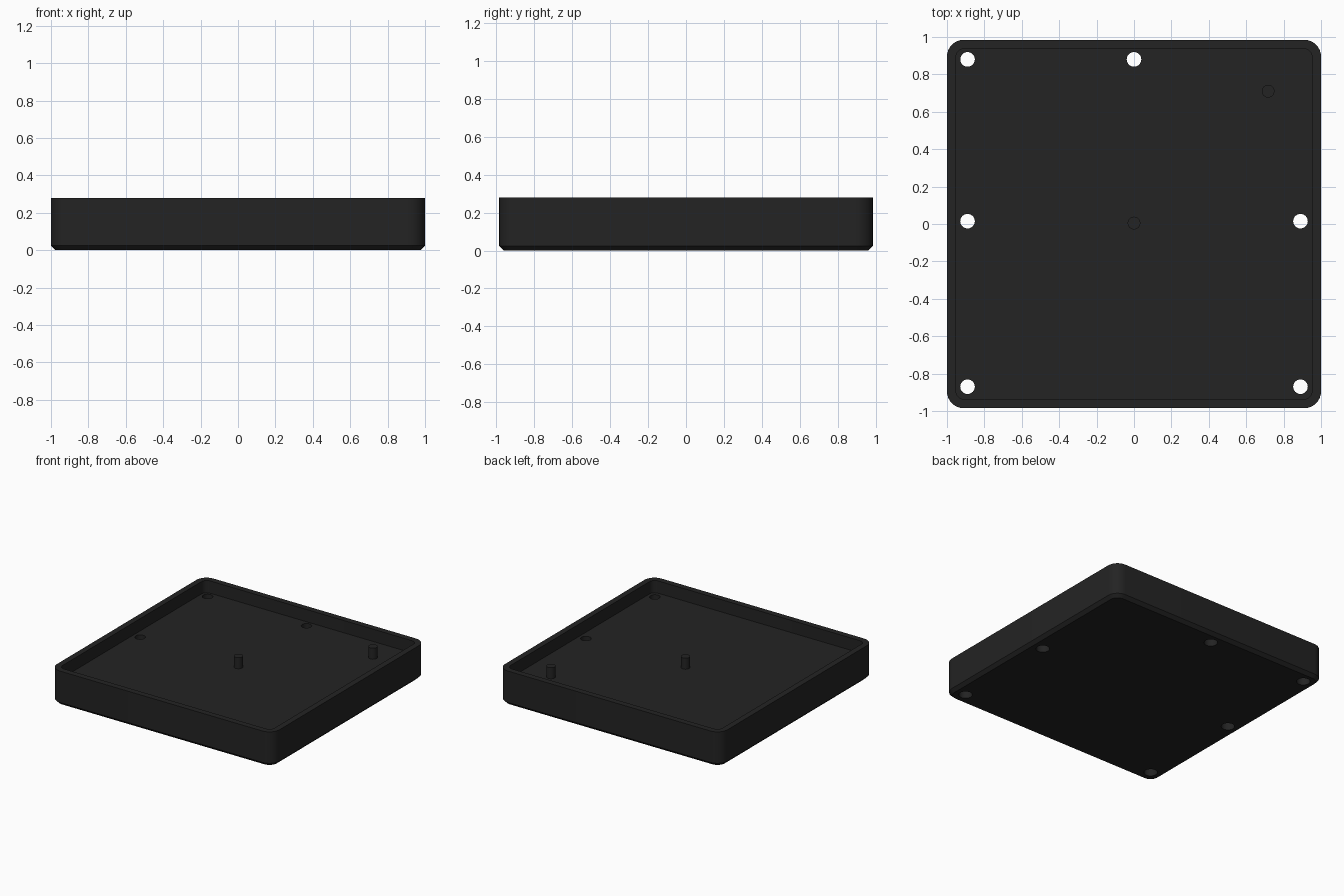
import bpy, bmesh, math

if "Cube" in bpy.data.objects:
    bpy.data.objects.remove(bpy.data.objects["Cube"])

HX, HY = 1.0, 0.985          # half sizes of the tray
TOP, FLOOR = 0.28, 0.18      # rim height and inner floor height

black = bpy.data.materials.new("matte_black")
black.diffuse_color = (0.017, 0.017, 0.017, 1)
black.use_nodes = True
black.node_tree.nodes["Principled BSDF"].inputs["Base Color"].default_value = black.diffuse_color


def rounded_rect(hx, hy, r, z, steps=8):
    """Points of a rounded rectangle, counter-clockwise."""
    pts = []
    for i, (sx, sy) in enumerate([(1, 1), (-1, 1), (-1, -1), (1, -1)]):
        for k in range(steps + 1):
            a = math.pi / 2 * (i + k / steps)
            pts.append((sx * (hx - r) + r * math.cos(a),
                        sy * (hy - r) + r * math.sin(a), z))
    return pts


def make_object(name, bm):
    bmesh.ops.recalc_face_normals(bm, faces=bm.faces)
    me = bpy.data.meshes.new(name)
    bm.to_mesh(me)
    bm.free()
    me.materials.append(black)
    ob = bpy.data.objects.new(name, me)
    bpy.context.collection.objects.link(ob)
    return ob


def add_cylinder(bm, x, y, r, z0, z1, sides=32):
    geo = bmesh.ops.create_cone(bm, cap_ends=True, segments=sides,
                                radius1=r, radius2=r, depth=z1 - z0)
    bmesh.ops.translate(bm, verts=geo["verts"], vec=(x, y, (z0 + z1) / 2))


def smooth(ob):
    bpy.ops.object.select_all(action='DESELECT')
    ob.select_set(True)
    bpy.context.view_layer.objects.active = ob
    bpy.ops.object.shade_smooth_by_angle(angle=math.radians(30))


# Tray: chamfered bottom, outer wall, rim, inner wall and floor
bm = bmesh.new()
sections = [(0.025, 0.065, 0.0), (0.0, 0.09, 0.025), (0.0, 0.09, TOP),
            (0.048, 0.045, TOP), (0.048, 0.045, FLOOR)]
loops = [[bm.verts.new(p) for p in rounded_rect(HX - d, HY - d, r, z)]
         for d, r, z in sections]
for lo, hi in zip(loops, loops[1:]):
    n = len(lo)
    for i in range(n):
        j = (i + 1) % n
        bm.faces.new((lo[i], lo[j], hi[j], hi[i]))
bm.faces.new(loops[0][::-1])
bm.faces.new(loops[-1])
tray = make_object("tray", bm)

# Screw holes, wider where the heads sit underneath
holes = [(-0.89, 0.88), (0, 0.88), (-0.89, 0.015),
         (0.89, 0.015), (-0.89, -0.87), (0.89, -0.87)]
for label, r, z0, z1 in [("hole_cutter", 0.039, -0.1, 0.4),
                         ("head_recess_cutter", 0.05, -0.1, 0.08)]:
    bm = bmesh.new()
    for x, y in holes:
        add_cylinder(bm, x, y, r, z0, z1)
    cutter = make_object(label, bm)
    cutter.hide_render = True
    mod = tray.modifiers.new(label, 'BOOLEAN')
    mod.operation = 'DIFFERENCE'
    mod.solver = 'EXACT'
    mod.object = cutter
    bpy.context.view_layer.objects.active = tray
    bpy.ops.object.modifier_apply(modifier=mod.name)
    bpy.data.objects.remove(cutter)
smooth(tray)

# Standing pegs on the floor
for name, x, y in [("centre_peg", 0, 0.005), ("corner_peg", 0.717, 0.71)]:
    bm = bmesh.new()
    add_cylinder(bm, x, y, 0.034, FLOOR - 0.01, 0.27)
    smooth(make_object(name, bm))
